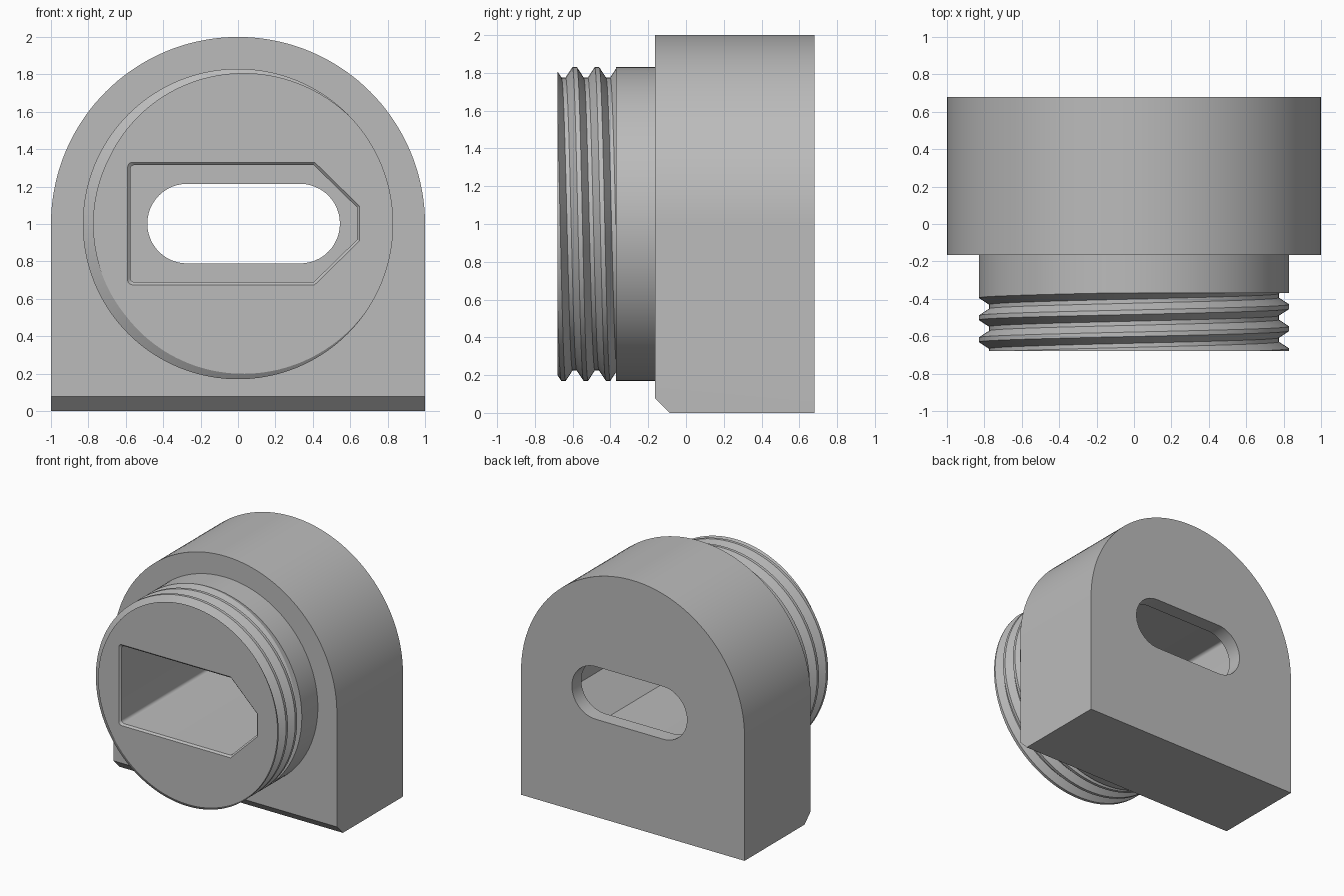
import bpy, bmesh, math

old = bpy.data.objects.get("Cube")
if old:
    bpy.data.objects.remove(old, do_unlink=True)

FRONT, SHOULDER, BODY_FRONT, BACK = -0.68, -0.37, -0.165, 0.68
AXIS_Z = 1.0

grey = bpy.data.materials.new("plain grey")
grey.use_nodes = True
grey.diffuse_color = (0.5, 0.5, 0.5, 1)
grey.node_tree.nodes["Principled BSDF"].inputs["Base Color"].default_value = (0.5, 0.5, 0.5, 1)


def finish(name, bm):
    bmesh.ops.remove_doubles(bm, verts=bm.verts, dist=1e-5)
    bmesh.ops.dissolve_degenerate(bm, edges=bm.edges, dist=1e-5)
    bmesh.ops.recalc_face_normals(bm, faces=bm.faces)
    mesh = bpy.data.meshes.new(name)
    bm.to_mesh(mesh)
    bm.free()
    mesh.materials.append(grey)
    obj = bpy.data.objects.new(name, mesh)
    bpy.context.collection.objects.link(obj)
    return obj


def loft(name, sections):
    """Closed solid through (y, outline) sections, outlines as (x, z) lists."""
    bm = bmesh.new()
    rings = [[bm.verts.new((x, y, z)) for x, z in pts] for y, pts in sections]
    for a, b in zip(rings, rings[1:]):
        for i in range(len(a)):
            j = (i + 1) % len(a)
            bm.faces.new((a[i], a[j], b[j], b[i]))
    bm.faces.new(rings[0])
    bm.faces.new(rings[-1])
    return finish(name, bm)


def arc(cx, cz, r, start, end, steps):
    angles = [math.radians(start + (end - start) * i / steps) for i in range(steps + 1)]
    return [(cx + r * math.cos(a), cz + r * math.sin(a)) for a in angles]


def combine(target, other, operation):
    mod = target.modifiers.new(operation, 'BOOLEAN')
    mod.operation, mod.solver, mod.object = operation, 'EXACT', other
    bpy.context.view_layer.objects.active = target
    bpy.ops.object.modifier_apply(modifier=mod.name)
    bpy.data.objects.remove(other, do_unlink=True)


# Arched housing with a chamfer along its lower front edge
arch = [(-1, 0), (1, 0)] + arc(0, AXIS_Z, 1, 0, 180, 72)
housing = loft("arched_housing", [(BODY_FRONT, arch), (BACK, arch)])
bm = bmesh.new()
bm.from_mesh(housing.data)
edge = [e for e in bm.edges
        if all(v.co.z < 0.01 and v.co.y < 0 for v in e.verts)]
bmesh.ops.bevel(bm, geom=edge, offset=0.078, segments=1, affect='EDGES')
bm.to_mesh(housing.data)
bm.free()

# Threaded spigot: a helical ridge profile clipped between front and shoulder
ROOT, CREST, PITCH, STEPS = 0.775, 0.83, 0.118, 144
RIDGE = [(-0.048, ROOT), (-0.012, CREST), (0.012, CREST), (0.048, ROOT)]


def clipped_profile(shift):
    pts = [(-0.56 + shift + k * PITCH + dy, r) for k in range(-3, 4) for dy, r in RIDGE]

    def radius(y):
        for (y0, r0), (y1, r1) in zip(pts, pts[1:]):
            if y0 <= y <= y1:
                return r0 + (r1 - r0) * (y - y0) / (y1 - y0)
        return ROOT

    out = []
    for y, r in pts:
        c = min(max(y, FRONT), SHOULDER)
        out.append((c, r if c == y else radius(c)))
    return out + [(SHOULDER, CREST), (BODY_FRONT + 0.1, CREST)]


bm = bmesh.new()
columns = []
for i in range(STEPS + 1):
    a = -2 * math.pi * i / STEPS
    columns.append([bm.verts.new((r * math.cos(a), y, AXIS_Z + r * math.sin(a)))
                    for y, r in clipped_profile(PITCH * i / STEPS)])
for a, b in zip(columns, columns[1:]):
    for k in range(len(a) - 1):
        bm.faces.new((a[k], a[k + 1], b[k + 1], b[k]))
bmesh.ops.remove_doubles(bm, verts=bm.verts, dist=1e-5)
bmesh.ops.dissolve_degenerate(bm, edges=bm.edges, dist=1e-5)
bmesh.ops.holes_fill(bm, edges=[e for e in bm.edges if e.is_boundary], sides=0)
spigot = finish("threaded_spigot", bm)
combine(housing, spigot, 'UNION')


# Plug-shaped pocket with a pointed side and a chamfered rim
def plug_outline(d):
    k, r = 0.414 * d, 0.025
    left, right, low, high = -0.59 + d, 0.65 - d, 0.675 + d, 1.33 - d
    return ([(0.41 - k, low), (right, 0.91 + k), (right, 1.095 - k), (0.41 - k, high)]
            + arc(left + r, high - r, r, 90, 180, 5)
            + arc(left + r, low + r, r, 180, 270, 5))


pocket = loft("pocket_cutter", [(FRONT - 0.02, plug_outline(-0.02)),
                                (FRONT + 0.014, plug_outline(0.014)),
                                (0.56, plug_outline(0.014))])
combine(housing, pocket, 'DIFFERENCE')

# Rounded slot through the back wall
slot_outline = (arc(0.332, 1.002, 0.213, -90, 90, 24)
                + arc(-0.272, 1.002, 0.213, 90, 270, 24))
slot = loft("slot_cutter", [(0.4, slot_outline), (BACK + 0.1, slot_outline)])
combine(housing, slot, 'DIFFERENCE')

# Smooth curved walls, keep the machined edges crisp
housing.name = "threaded_housing"
bpy.ops.object.select_all(action='DESELECT')
housing.select_set(True)
bpy.context.view_layer.objects.active = housing
bpy.ops.object.shade_smooth_by_angle(angle=math.radians(25))
